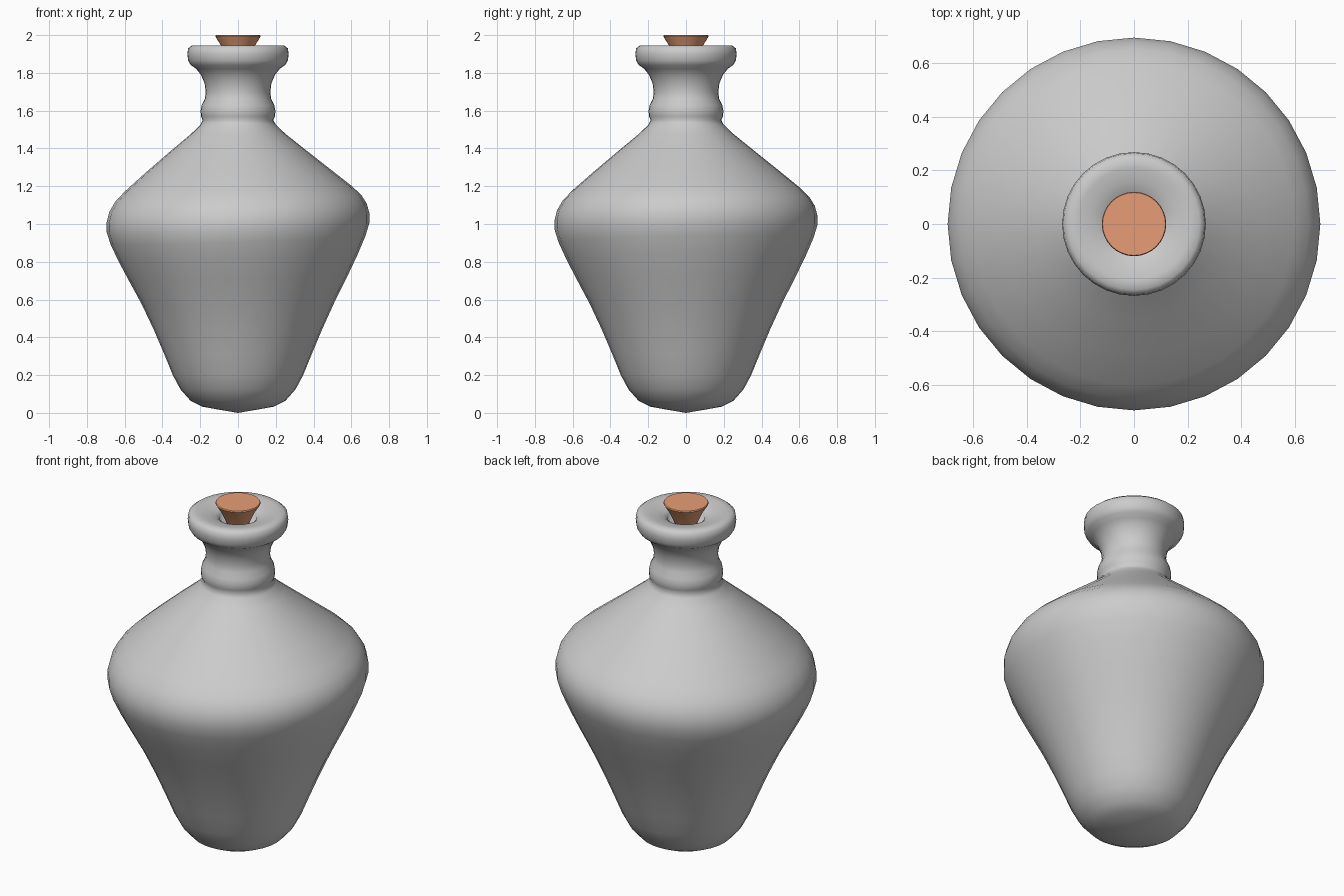
import bpy, bmesh
from math import pi, radians, exp

if "Cube" in bpy.data.objects:
    bpy.data.objects.remove(bpy.data.objects["Cube"])


def lathe(name, profile, sides=32, angle=40, lean=0.0):
    """Spin an (r, z) profile around the z axis, with an optional hand-made lean at the shoulder."""
    bm = bmesh.new()
    verts = [bm.verts.new((r, 0, z)) for r, z in profile]
    edges = [bm.edges.new(p) for p in zip(verts, verts[1:])]
    bmesh.ops.spin(bm, geom=verts + edges, cent=(0, 0, 0), axis=(0, 0, 1),
                   angle=2 * pi, steps=sides, use_duplicate=False)
    bmesh.ops.remove_doubles(bm, verts=bm.verts, dist=0.0005)
    bmesh.ops.recalc_face_normals(bm, faces=bm.faces)
    for v in bm.verts:
        v.co.z += lean * (v.co.x + 0.5 * v.co.y) * exp(-((v.co.z - 1) / 0.35) ** 2)
    mesh = bpy.data.meshes.new(name)
    bm.to_mesh(mesh)
    bm.free()
    obj = bpy.data.objects.new(name, mesh)
    bpy.context.collection.objects.link(obj)
    bpy.ops.object.select_all(action='DESELECT')
    obj.select_set(True)
    bpy.context.view_layer.objects.active = obj
    bpy.ops.object.shade_smooth_by_angle(angle=radians(angle))
    return obj


# Bottle: slightly pointed base, wide shoulder, ringed neck, flared lip, shallow funnel mouth
lathe("bottle", [
    (0, 0), (0.10, 0.017), (0.19, 0.033), (0.25, 0.063), (0.305, 0.125),
    (0.345, 0.20), (0.39, 0.31), (0.445, 0.44), (0.51, 0.58), (0.58, 0.715),
    (0.635, 0.825), (0.675, 0.915), (0.695, 0.98), (0.695, 1.035),
    (0.682, 1.085), (0.652, 1.135), (0.60, 1.187), (0.49, 1.28),
    (0.36, 1.387), (0.25, 1.477), (0.20, 1.525),
    (0.187, 1.55), (0.196, 1.57), (0.198, 1.60), (0.192, 1.63), (0.175, 1.665),
    (0.171, 1.70), (0.177, 1.745), (0.196, 1.79), (0.222, 1.822), (0.25, 1.842),
    (0.264, 1.865), (0.268, 1.90), (0.264, 1.93), (0.245, 1.945),
    (0.21, 1.945), (0.16, 1.935), (0.12, 1.922), (0.10, 1.908), (0.092, 1.87),
    (0, 1.87)], angle=80, lean=0.035)

# Tapered cork
cork = lathe("cork", [(0, 1.88), (0.06, 1.88), (0.09, 1.945), (0.115, 1.985),
                      (0.12, 1.994), (0.117, 2.0), (0, 2.0)])
mat = bpy.data.materials.new("cork_brown")
mat.diffuse_color = (0.8, 0.34, 0.18, 1)
mat.use_nodes = True
mat.node_tree.nodes["Principled BSDF"].inputs["Base Color"].default_value = mat.diffuse_color
cork.data.materials.append(mat)
